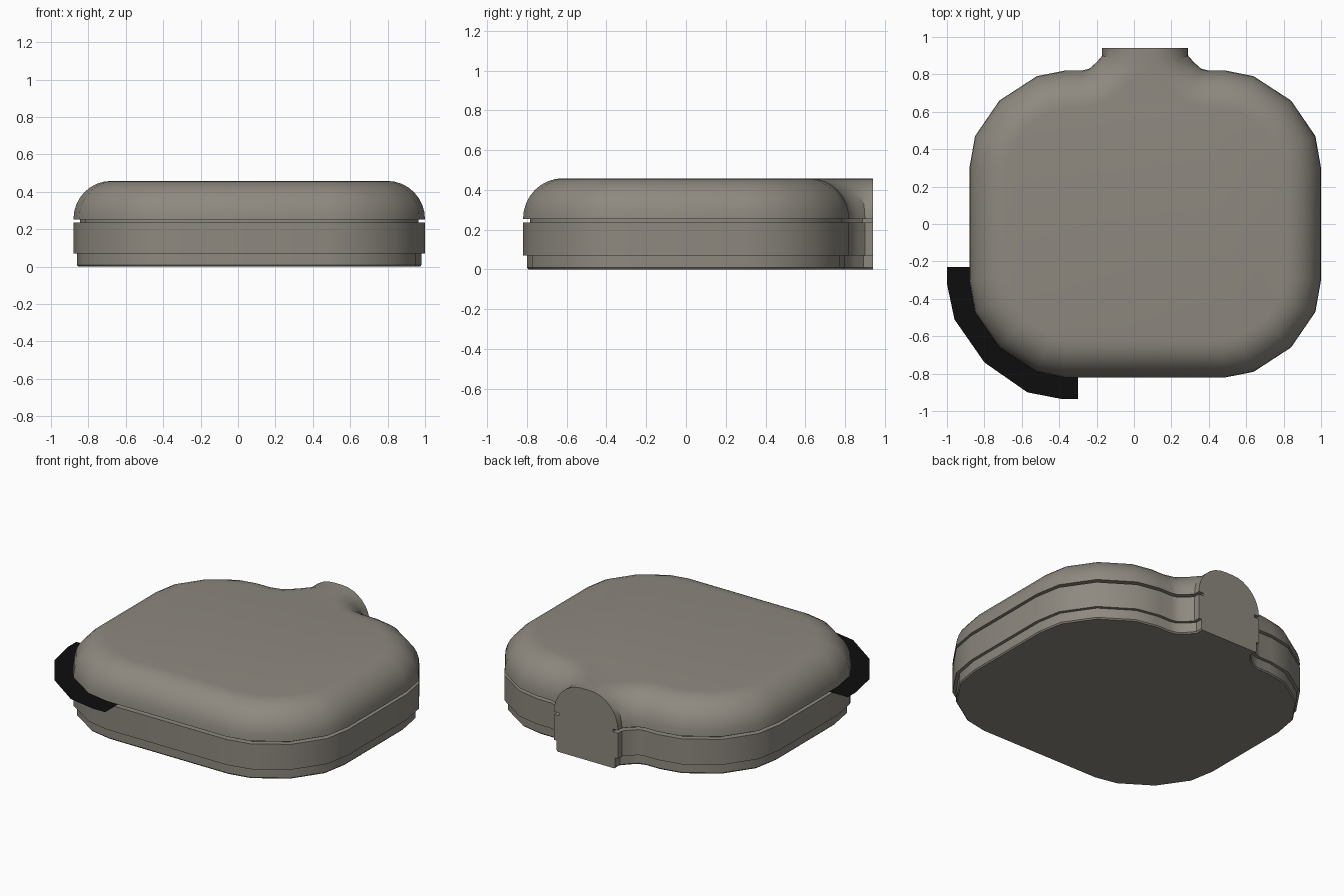
import bpy, bmesh, math
from mathutils import Vector

if "Cube" in bpy.data.objects:
    bpy.data.objects.remove(bpy.data.objects["Cube"])

CX = 0.06      # body centre in x
END_Y = 0.94   # flat end of the neck


def material(name, rgb):
    m = bpy.data.materials.new(name)
    m.diffuse_color = (*rgb, 1)
    m.use_nodes = True
    m.node_tree.nodes["Principled BSDF"].inputs["Base Color"].default_value = m.diffuse_color
    return m


grey = material("warm_grey", (0.27, 0.25, 0.215))
black = material("black", (0.004, 0.004, 0.004))

# half outline, clockwise from the neck: neck fillet, then rounded corner
neck = [(0.23, END_Y), (0.23, 0.90), (0.26, 0.865), (0.30, 0.83), (0.34, 0.82)]
corner = [(0.43, 0.82), (0.58, 0.79), (0.78, 0.66), (0.91, 0.47), (0.94, 0.30)]
half = neck + corner + [(x, -y) for x, y in reversed(corner)]
outline = [Vector(p) for p in half] + [Vector((-x, y)) for x, y in reversed(half)]


def inset(d):
    """Move the outline inward by d, leaving the neck end flush."""
    pts, n = [], len(outline)
    for i, p in enumerate(outline):
        if p.y > END_Y - 0.001:
            pts.append(Vector((p.x - math.copysign(d, p.x), p.y)))
            continue
        a = (p - outline[i - 1]).normalized()
        b = (outline[(i + 1) % n] - p).normalized()
        na, nb = Vector((a.y, -a.x)), Vector((b.y, -b.x))
        pts.append(p + (na + nb) * (d / (1 + na.dot(nb))))
    return pts


def finish(bm, name, mat):
    me = bpy.data.meshes.new(name)
    bm.to_mesh(me)
    bm.free()
    me.materials.append(mat)
    ob = bpy.data.objects.new(name, me)
    bpy.context.collection.objects.link(ob)
    return ob


def layer(name, profile):
    """Stack inset outlines given as (inset, z) into a closed solid."""
    bm = bmesh.new()
    rings = [[bm.verts.new((p.x + CX, p.y, z)) for p in inset(d)] for d, z in profile]
    n = len(outline)
    for lo, hi in zip(rings, rings[1:]):
        for i in range(n):
            j = (i + 1) % n
            bm.faces.new((lo[i], lo[j], hi[j], hi[i]))
    bm.faces.new(rings[0])
    bm.faces.new(rings[-1])
    bmesh.ops.recalc_face_normals(bm, faces=bm.faces)
    ob = finish(bm, name, grey)
    bpy.ops.object.select_all(action='DESELECT')
    ob.select_set(True)
    bpy.context.view_layer.objects.active = ob
    bpy.ops.object.shade_smooth_by_angle(angle=math.radians(35))
    return ob


# stacked body: base, middle band, recessed seam, domed upper shell
layer("base_plate", [(0.027, 0.0), (0.02, 0.008), (0.02, 0.072)])
layer("middle_band", [(0.0, 0.07), (0.0, 0.235)])
layer("seam", [(0.035, 0.23), (0.035, 0.26)])
steps = 8
dome = []
for k in range(steps + 1):
    t = k / steps * math.pi / 2
    dome.append((0.2 * (1 - math.cos(t)), 0.253 + 0.205 * math.sin(t)))
layer("upper_shell", dome)

# thin black corner plate that sticks out at seam height
bm = bmesh.new()
arc = [(-1, -0.23), (-1, -0.32), (-0.96, -0.51), (-0.80, -0.74),
       (-0.57, -0.90), (-0.39, -0.935), (-0.30, -0.935), (-0.30, -0.23)]
face = bm.faces.new([bm.verts.new((x, y, 0.244)) for x, y in arc])
face.normal_update()
if face.normal.z < 0:
    face.normal_flip()
finish(bm, "corner_plate", black)
